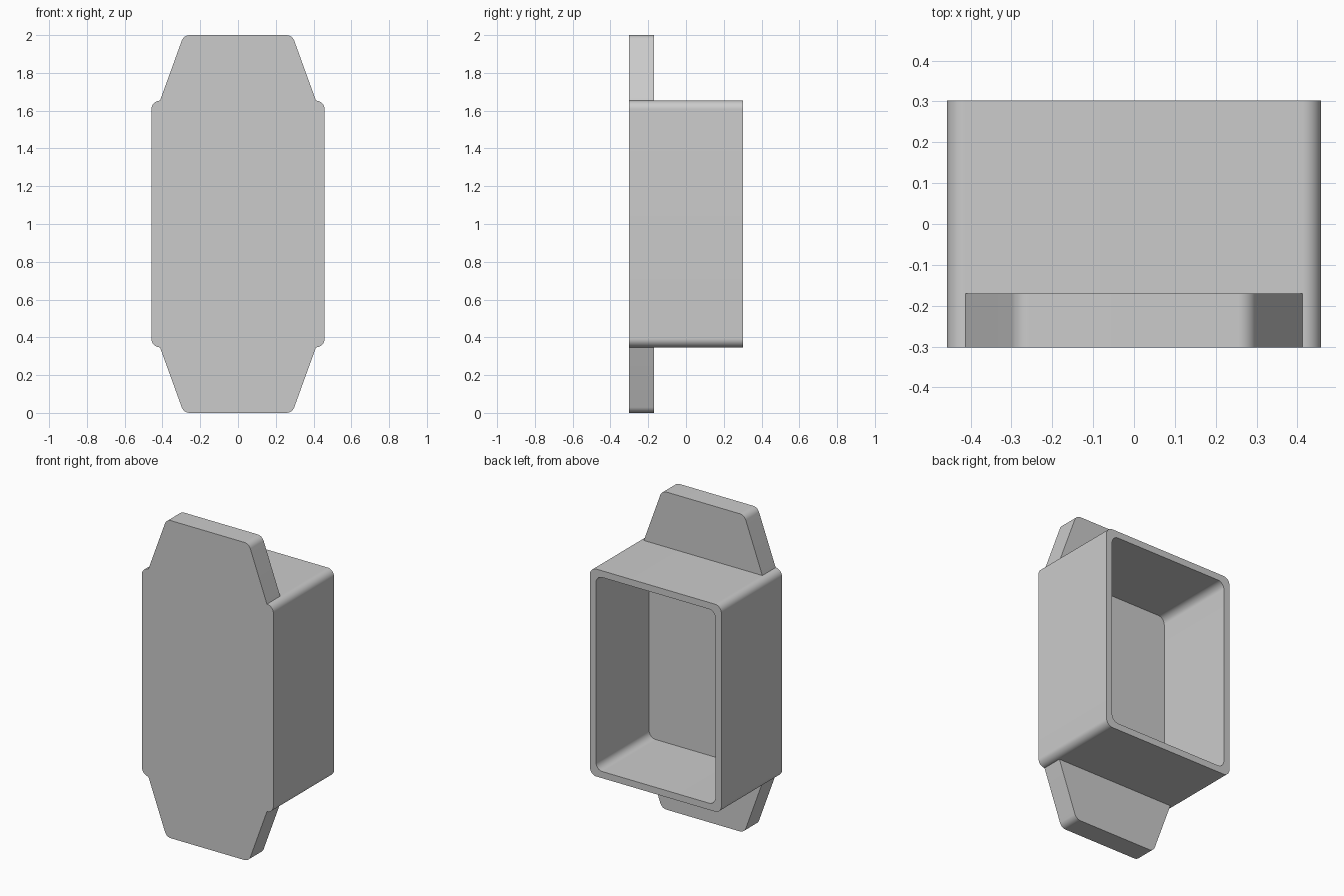
import bpy
import bmesh
import math
from mathutils import Vector

cube = bpy.data.objects.get("Cube")
if cube:
    bpy.data.objects.remove(cube, do_unlink=True)

# Main dimensions
HALF_W, HALF_D = 0.458, 0.302
Z_LOW, Z_HIGH = 0.347, 1.653
RADIUS, WALL, FRONT_THICKNESS = 0.045, 0.042, 0.075
TAB_BACK = -0.17
SEGMENTS = 10

grey = bpy.data.materials.new("plain grey")
grey.use_nodes = True
grey.diffuse_color = (0.6, 0.6, 0.6, 1)
grey.node_tree.nodes["Principled BSDF"].inputs["Base Color"].default_value = (0.6, 0.6, 0.6, 1)


def rounded_outline(corners):
    """Round each (x, z, radius) corner of a convex outline with an arc."""
    points = []
    for i, (x, z, r) in enumerate(corners):
        p = Vector((x, z))
        if r == 0:
            points.append(p)
            continue
        to_prev = (Vector(corners[i - 1][:2]) - p).normalized()
        to_next = (Vector(corners[(i + 1) % len(corners)][:2]) - p).normalized()
        half = math.acos(to_prev.dot(to_next)) / 2
        centre = p + (to_prev + to_next).normalized() * (r / math.sin(half))
        start = p + to_prev * (r / math.tan(half)) - centre
        end = p + to_next * (r / math.tan(half)) - centre
        for s in range(SEGMENTS + 1):
            points.append(centre + start.lerp(end, s / SEGMENTS).normalized() * r)
    return points


def rectangle(inset, radius):
    w, low, high = HALF_W - inset, Z_LOW + inset, Z_HIGH - inset
    return rounded_outline([(-w, low, radius), (w, low, radius),
                            (w, high, radius), (-w, high, radius)])


def skin(name, sections):
    """Join a chain of (outline, y) sections and cap both ends."""
    bm = bmesh.new()
    loops = [[bm.verts.new((p.x, y, p.y)) for p in outline] for outline, y in sections]
    for a, b in zip(loops, loops[1:]):
        for i in range(len(a)):
            j = (i + 1) % len(a)
            bm.faces.new((a[i], a[j], b[j], b[i]))
    bm.faces.new(loops[0])
    bm.faces.new(loops[-1])
    bmesh.ops.recalc_face_normals(bm, faces=bm.faces)
    mesh = bpy.data.meshes.new(name)
    bm.to_mesh(mesh)
    bm.free()
    mesh.materials.append(grey)
    obj = bpy.data.objects.new(name, mesh)
    bpy.context.collection.objects.link(obj)
    bpy.ops.object.select_all(action="DESELECT")
    obj.select_set(True)
    bpy.context.view_layer.objects.active = obj
    bpy.ops.object.shade_smooth_by_angle(angle=math.radians(30))


# Hollow box, open at the back
outer, inner = rectangle(0, RADIUS), rectangle(WALL, RADIUS)
skin("box_shell", [(outer, -HALF_D), (outer, HALF_D),
                   (inner, HALF_D), (inner, -HALF_D + FRONT_THICKNESS)])

# Tapered mounting tabs, mirrored above and below the box
base_w, tip_w = HALF_W - RADIUS, 0.287
tab = rounded_outline([(-tip_w, 0, RADIUS), (tip_w, 0, RADIUS),
                       (base_w, Z_LOW, 0), (-base_w, Z_LOW, 0)])
upper_tab = [Vector((p.x, 2 - p.y)) for p in tab]
for name, outline in (("lower_tab", tab), ("upper_tab", upper_tab)):
    skin(name, [(outline, -HALF_D), (outline, TAB_BACK)])
